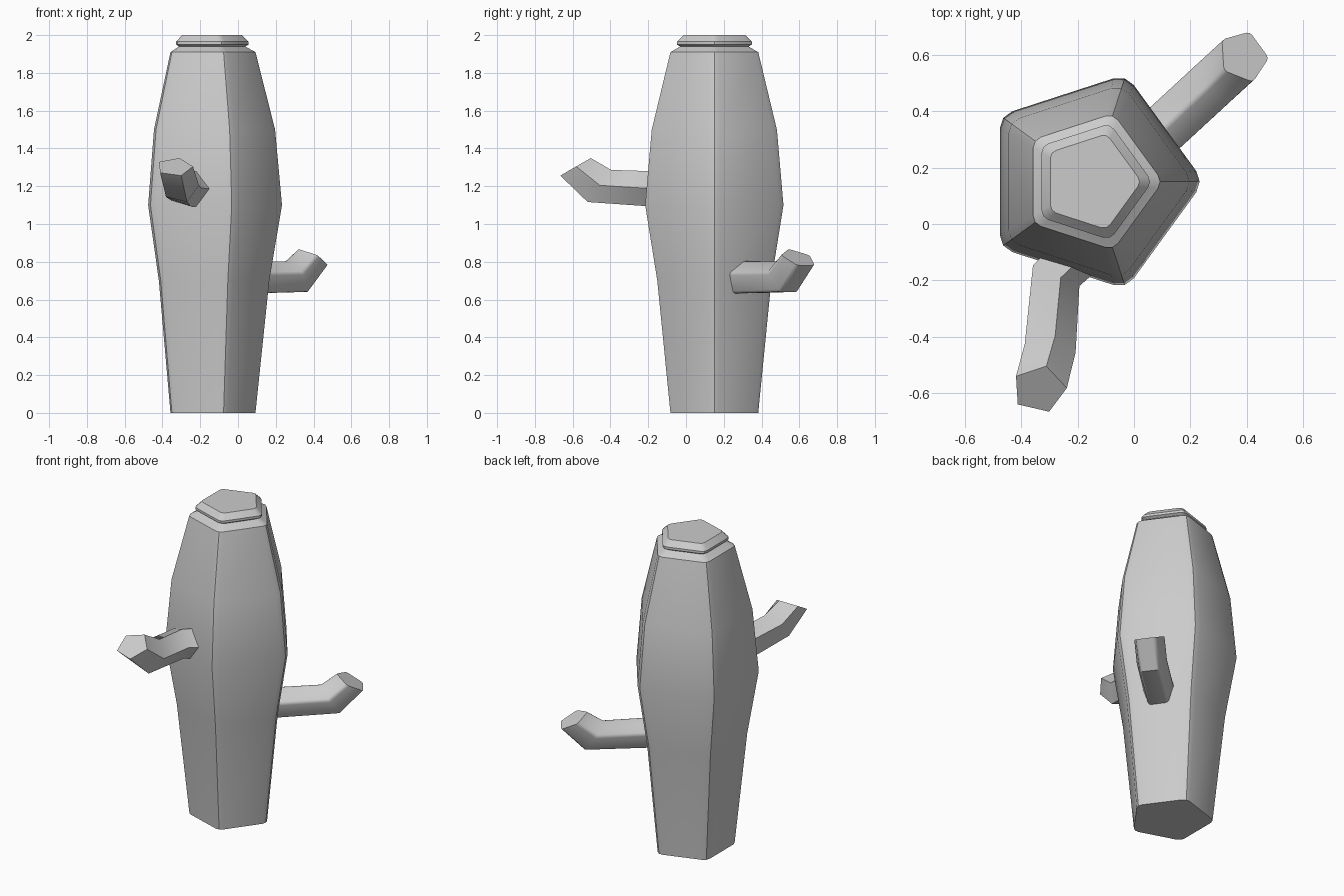
import bpy, bmesh, math
from mathutils import Vector

if "Cube" in bpy.data.objects:
    bpy.data.objects.remove(bpy.data.objects["Cube"])


def pentagon(rounding, steps):
    """Unit pentagon with softened corners, first corner at angle 0."""
    if rounding == 0:
        return [(math.cos(math.radians(72 * i)), math.sin(math.radians(72 * i))) for i in range(5)]
    pts = []
    d = 1 - rounding / math.cos(math.radians(36))
    for i in range(5):
        a = math.radians(72 * i)
        for k in range(steps):
            b = a + math.radians(-36 + 72 * k / (steps - 1))
            pts.append((d * math.cos(a) + rounding * math.cos(b),
                        d * math.sin(a) + rounding * math.sin(b)))
    return pts


def loft(name, rings, angle):
    """Skin a list of equal-length rings and cap both ends."""
    bm = bmesh.new()
    rows = [[bm.verts.new(p) for p in ring] for ring in rings]
    n = len(rows[0])
    for a, b in zip(rows, rows[1:]):
        for i in range(n):
            j = (i + 1) % n
            bm.faces.new((a[i], a[j], b[j], b[i]))
    bm.faces.new(rows[0][::-1])
    bm.faces.new(rows[-1])
    bmesh.ops.recalc_face_normals(bm, faces=bm.faces)
    mesh = bpy.data.meshes.new(name)
    bm.to_mesh(mesh)
    bm.free()
    obj = bpy.data.objects.new(name, mesh)
    bpy.context.collection.objects.link(obj)
    bpy.ops.object.select_all(action='DESELECT')
    bpy.context.view_layer.objects.active = obj
    obj.select_set(True)
    bpy.ops.object.shade_smooth_by_angle(angle=math.radians(angle))
    return obj


def arm_ring(section, centre, heading, elevation, radius, stretch, roll):
    """Place a section facing a compass heading and tilted upwards."""
    h, e, r = (math.radians(v) for v in (heading, elevation, roll))
    fwd = Vector((math.cos(h), math.sin(h), 0))
    side = Vector((0, 0, 1)).cross(fwd)
    up = -fwd * math.sin(e) + Vector((0, 0, math.cos(e)))
    out = []
    for x, y in section:
        u = x * math.cos(r) - y * math.sin(r)
        s = x * math.sin(r) + y * math.cos(r)
        out.append(Vector(centre) + radius * (up * u * stretch + side * s))
    return out


def arm(name, section, path, radius, roll, angle):
    return loft(name, [arm_ring(section, c, h, e, radius, k, roll) for c, h, e, k in path], angle)


# Trunk with a swelling middle and a stepped cap: (radius, height)
profile = [(0.254, 0), (0.33, 0.7), (0.40, 1.1), (0.362, 1.5), (0.254, 1.91),
           (0.238, 1.918), (0.198, 1.94), (0.217, 1.95), (0.217, 1.965), (0.178, 2.0)]
soft = pentagon(0.16, 3)
loft("trunk", [[(-0.152 + r * x, 0.15 + r * y, z) for x, y in soft] for r, z in profile], 30)

# Front arm, sharp edged; path entries: centre, heading, elevation, mitre stretch
arm("front_arm", pentagon(0, 1), [
    ((-0.19, -0.09, 1.18), -126, 0, 1),
    ((-0.283, -0.18, 1.185), -114, 0, 1),
    ((-0.305, -0.46, 1.20), -90, 36, 1.13),
    ((-0.336, -0.586, 1.302), -90, 60, 1)], 0.098, 15, 40)

# Back arm, soft edged
arm("back_arm", pentagon(0.2, 3), [
    ((0.0, 0.24, 0.71), 40, 0, 1),
    ((0.30, 0.515, 0.715), 38, 34, 1.13),
    ((0.388, 0.594, 0.82), 36, 61, 1)], 0.098, 0, 40)
